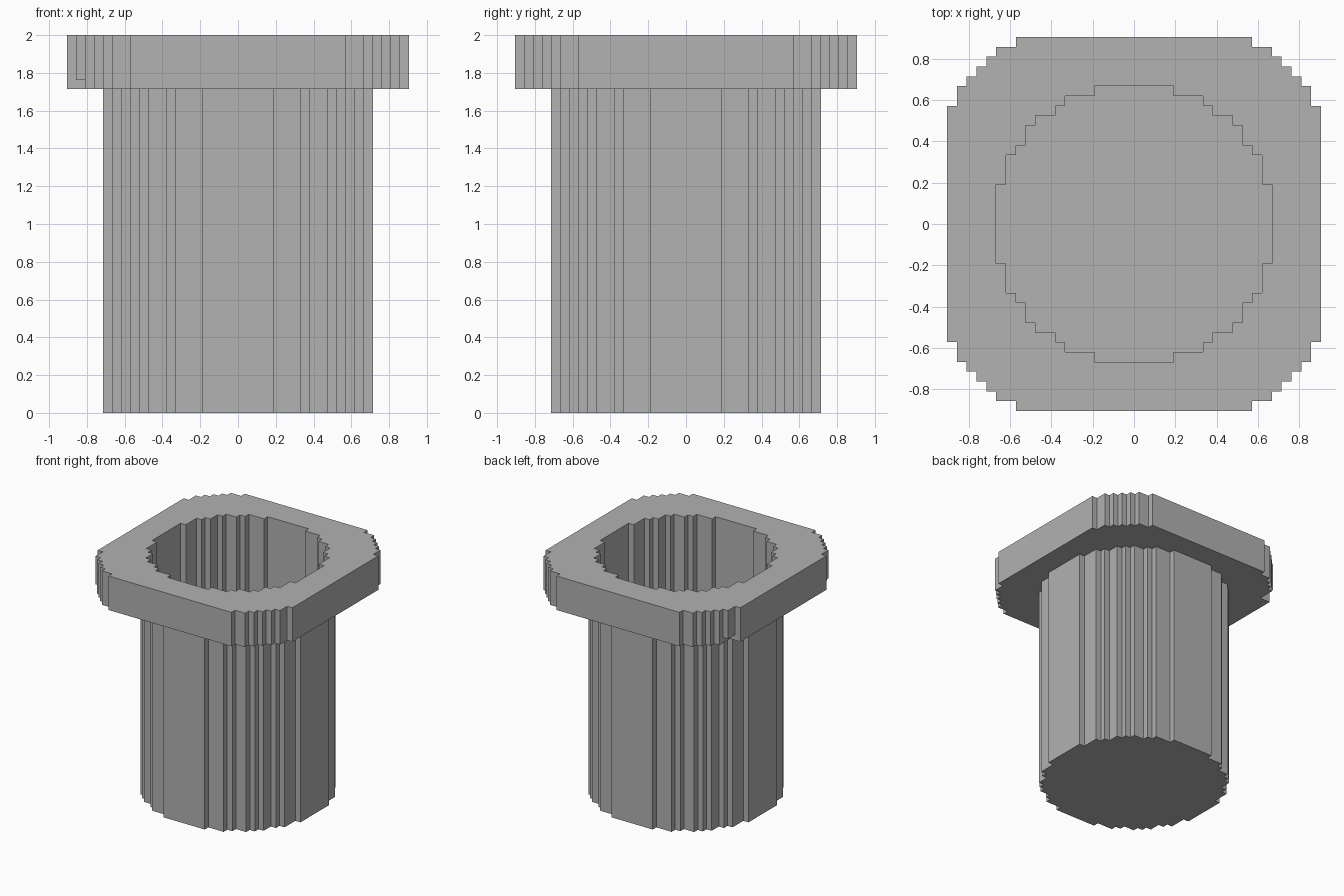
import bpy
import bmesh

if "Cube" in bpy.data.objects:
    bpy.data.objects.remove(bpy.data.objects["Cube"], do_unlink=True)

CELL = 2 / 42          # the model is built on a grid of small cells
FLOOR, NECK, TOP = 1, 36, 42

grey = bpy.data.materials.new("plain_grey")
grey.use_nodes = True
colour = (0.445, 0.445, 0.445, 1)
grey.diffuse_color = colour
grey.node_tree.nodes["Principled BSDF"].inputs["Base Color"].default_value = colour

# Stepped corner outlines: (x, y) of each outer corner, in cells
SHAFT = [(4, 15), (7, 14), (8, 13), (10, 12), (11, 11),
         (12, 10), (13, 8), (14, 7), (15, 4)]
HOLE = [(4, 14), (7, 13), (8, 12), (10, 11), (11, 10),
        (12, 8), (13, 7), (14, 4)]
FLANGE = [(12, 19), (14, 18), (15, 17), (16, 16),
          (17, 15), (18, 14), (19, 12)]
FLANGE_NOTCHED = [p for p in FLANGE if p != (18, 14)]


def quarter(steps):
    """Staircase path through the outer corners of one quadrant."""
    path = [steps[0]]
    for (x0, _), (x1, y1) in zip(steps, steps[1:]):
        path += [(x0, y1), (x1, y1)]
    return path


def outline(right, left=None):
    """Mirror the quarter paths into a closed loop."""
    r, l = quarter(right), quarter(left or right)
    return (r + [(x, -y) for x, y in reversed(r)]
            + [(-x, -y) for x, y in l] + [(-x, y) for x, y in reversed(l)])


def ring(bm, loop, z):
    return [bm.verts.new((x * CELL, y * CELL, z * CELL)) for x, y in loop]


def wall(bm, loop, z0, z1):
    a, b = ring(bm, loop, z0), ring(bm, loop, z1)
    for i in range(len(a)):
        bm.faces.new((a[i - 1], a[i], b[i], b[i - 1]))


def cap(bm, loop, z):
    bm.faces.new(ring(bm, loop, z))


def ring_cap(bm, outer, inner, z):
    """Flat face between two outlines."""
    edges = []
    for loop in (outer, inner):
        v = ring(bm, loop, z)
        edges += [bm.edges.new((v[i - 1], v[i])) for i in range(len(v))]
    bmesh.ops.triangle_fill(bm, use_beauty=True, edges=edges)


def finish(bm, name):
    bmesh.ops.remove_doubles(bm, verts=bm.verts, dist=CELL / 100)
    bmesh.ops.recalc_face_normals(bm, faces=bm.faces)
    mesh = bpy.data.meshes.new(name)
    bm.to_mesh(mesh)
    bm.free()
    mesh.materials.append(grey)
    bpy.context.collection.objects.link(bpy.data.objects.new(name, mesh))


shaft, hole, flange = outline(SHAFT), outline(HOLE), outline(FLANGE)
flange_base = outline(FLANGE, FLANGE_NOTCHED)

# Hollow shaft with a closed bottom
bm = bmesh.new()
cap(bm, shaft, 0)
wall(bm, shaft, 0, NECK)
wall(bm, hole, FLOOR, NECK)
cap(bm, hole, FLOOR)
finish(bm, "hollow_shaft")

# Flange around the mouth; its lowest layer is notched at two corners
bm = bmesh.new()
ring_cap(bm, flange_base, shaft, NECK)
wall(bm, flange_base, NECK, NECK + 1)
wall(bm, flange, NECK + 1, TOP)
for side in (-1, 1):
    cap(bm, [(-17, 12 * side), (-18, 12 * side),
             (-18, 14 * side), (-17, 14 * side)], NECK + 1)
ring_cap(bm, flange, hole, TOP)
wall(bm, hole, NECK, TOP)
finish(bm, "flange")
